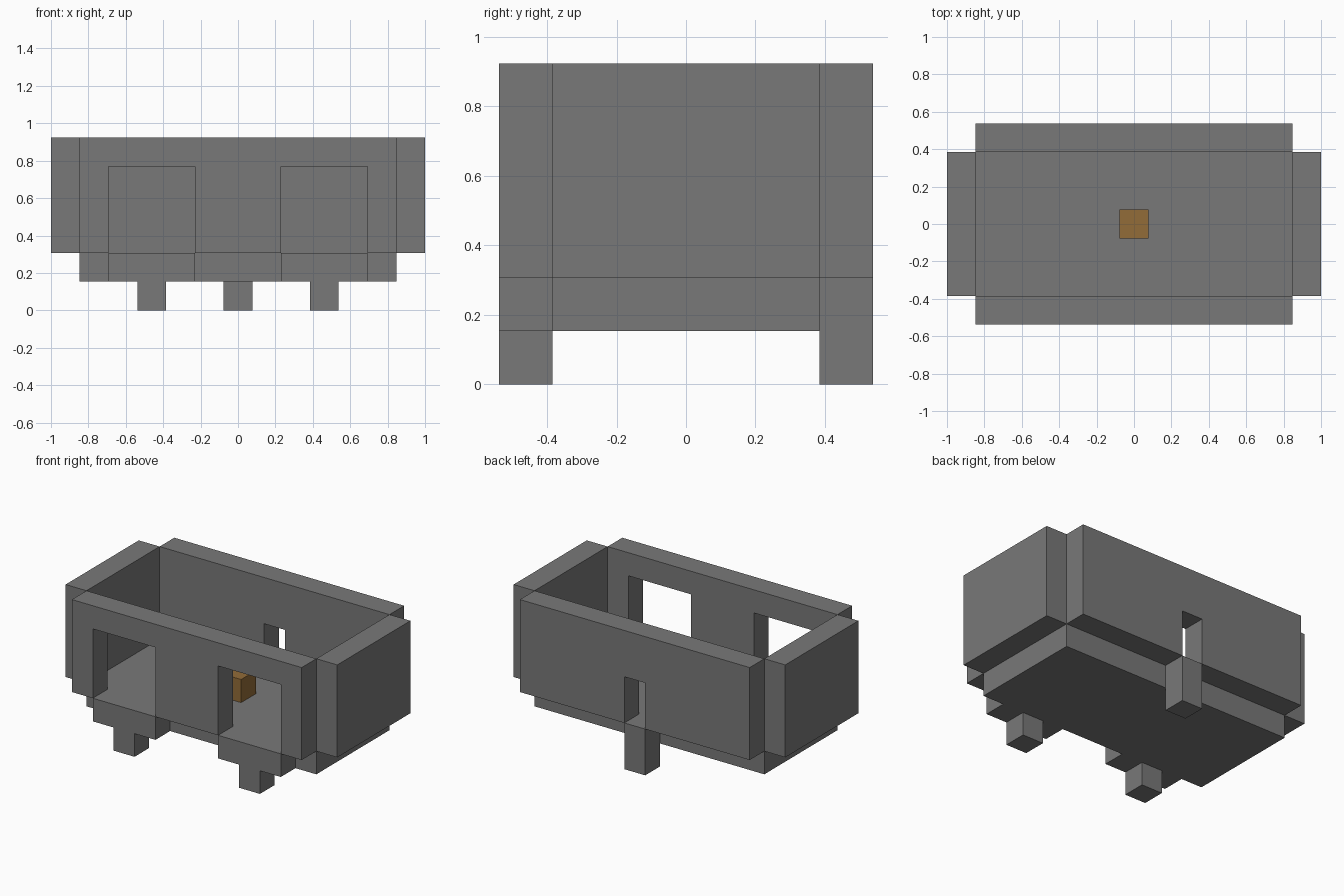
import bpy
import bmesh
from mathutils import Vector

U = 2 / 13  # grid module: the model is 13 modules long

cube = bpy.data.objects.get("Cube")
if cube:
    bpy.data.objects.remove(cube, do_unlink=True)


def make_material(name, rgb):
    mat = bpy.data.materials.new(name)
    mat.use_nodes = True
    mat.diffuse_color = (*rgb, 1)
    mat.node_tree.nodes["Principled BSDF"].inputs["Base Color"].default_value = (*rgb, 1)
    return mat


stone = make_material("stone grey", (0.19, 0.19, 0.19))
wood = make_material("wood brown", (0.29, 0.15, 0.04))


def extruded(name, outline, y0, y1, mat):
    """Extrude an x-z outline, in modules, from y0 to y1."""
    bm = bmesh.new()
    face = bm.faces.new([bm.verts.new(Vector((x, y0, z)) * U) for x, z in outline])
    ext = bmesh.ops.extrude_face_region(bm, geom=[face])
    moved = [v for v in ext["geom"] if isinstance(v, bmesh.types.BMVert)]
    bmesh.ops.translate(bm, verts=moved, vec=(0, (y1 - y0) * U, 0))
    bmesh.ops.recalc_face_normals(bm, faces=bm.faces)
    mesh = bpy.data.meshes.new(name)
    bm.to_mesh(mesh)
    bm.free()
    mesh.materials.append(mat)
    obj = bpy.data.objects.new(name, mesh)
    bpy.context.collection.objects.link(obj)
    return obj


def block(name, x0, x1, y0, y1, z0, z1, mat):
    return extruded(name, [(x0, z0), (x1, z0), (x1, z1), (x0, z1)], y0, y1, mat)


def wall_outline(openings, top):
    """Wall outline with openings rising from its lower edge."""
    pts = [(-5.5, 6), (-5.5, 2)]
    for a, b in openings:
        pts += [(a, 2), (a, top), (b, top), (b, 2)]
    return pts + [(5.5, 2), (5.5, 6)]


# Floor and long walls
block("floor", -5.5, 5.5, -2.5, 2.5, 1, 2, stone)
extruded("front_wall", wall_outline([(-4.5, -1.5), (1.5, 4.5)], 5), -3.5, -2.5, stone)
extruded("back_wall", wall_outline([(-0.5, 0.5)], 4), 2.5, 3.5, stone)

# End walls and front doorsteps, each step with a leg below
for side, s in (("right", -1), ("left", 1)):
    block(side + "_wall", s * 6 - 0.5, s * 6 + 0.5, -2.5, 2.5, 2, 6, stone)
    c = s * 3
    step = [(c - 1.5, 2), (c - 1.5, 1), (c - 0.5, 1), (c - 0.5, 0),
            (c + 0.5, 0), (c + 0.5, 1), (c + 1.5, 1), (c + 1.5, 2)]
    extruded(side + "_doorstep", step, -3.5, -2.5, stone)

# Back leg and the small block inside
block("back_leg", -0.5, 0.5, 2.5, 3.5, 0, 2, stone)
block("inner_block", -0.5, 0.5, -0.5, 0.5, 2, 3, wood)
